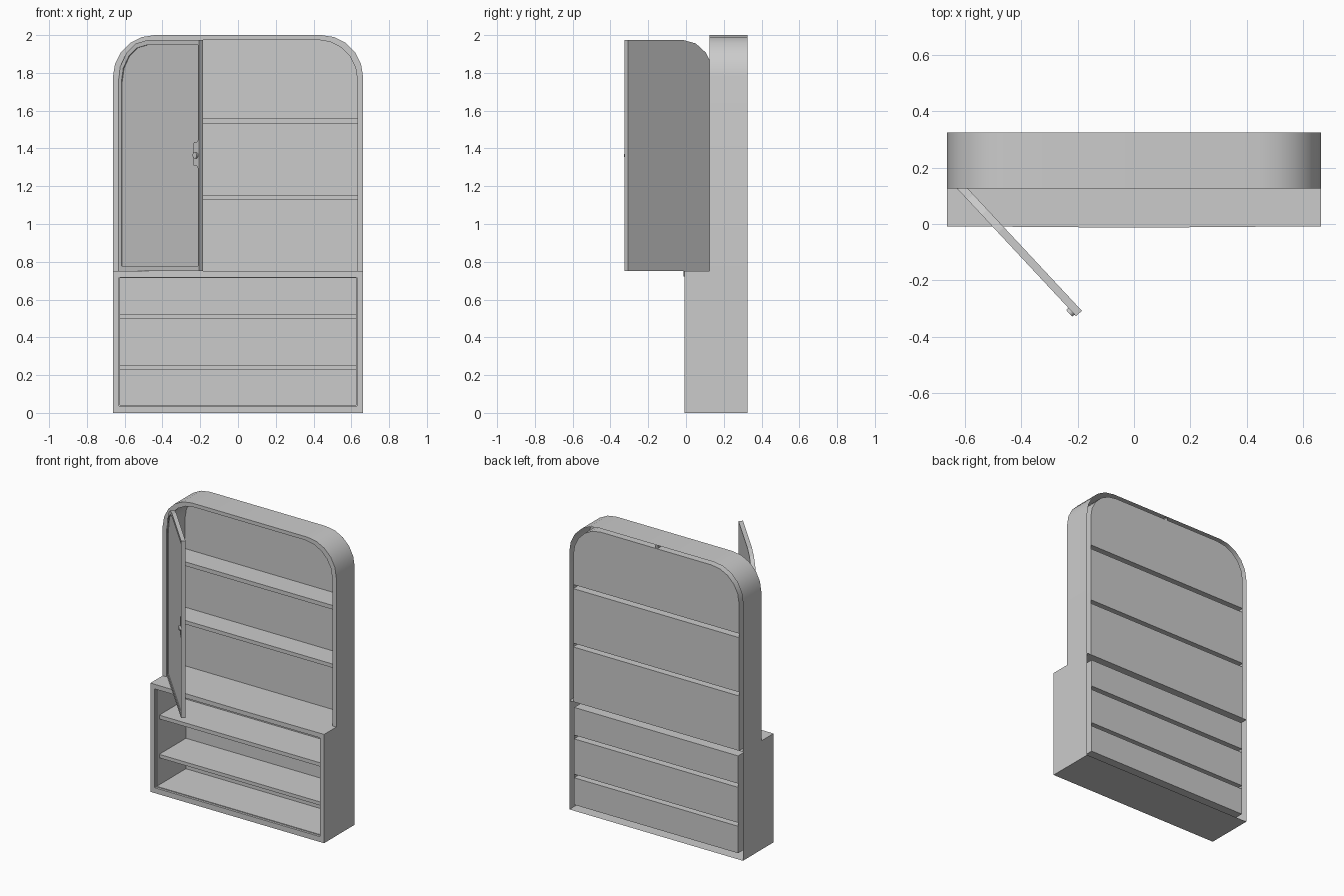
import bpy, bmesh
from math import sin, cos, pi, radians
from mathutils import Matrix

if "Cube" in bpy.data.objects:
    bpy.data.objects.remove(bpy.data.objects["Cube"])

# The case is an open-backed skin: outer walls, liner and hollow shelves
BACK, FRONT, UPPER_FRONT, HW = 0.325, -0.008, 0.125, 0.662


def make(name, bm, smooth=False, closed=True):
    if closed:
        bmesh.ops.recalc_face_normals(bm, faces=bm.faces)
    me = bpy.data.meshes.new(name)
    bm.to_mesh(me)
    bm.free()
    ob = bpy.data.objects.new(name, me)
    bpy.context.collection.objects.link(ob)
    if smooth:
        bpy.ops.object.select_all(action='DESELECT')
        ob.select_set(True)
        bpy.context.view_layer.objects.active = ob
        bpy.ops.object.shade_smooth_by_angle(angle=radians(30))
    return ob


def prism(name, pts, y0, y1):
    """Solid: extrude an xz outline from y0 to y1."""
    bm = bmesh.new()
    f = bm.faces.new([bm.verts.new((x, y0, z)) for x, z in pts])
    new = bmesh.ops.extrude_face_region(bm, geom=[f])['geom']
    bmesh.ops.translate(bm, vec=(0, y1 - y0, 0),
                        verts=[v for v in new if isinstance(v, bmesh.types.BMVert)])
    return make(name, bm)


def skin(name, stations, cyclic=False, smooth=False):
    """Sheet: join successive xz paths, each given as (path, y)."""
    bm = bmesh.new()
    rows = [[bm.verts.new((x, y, z)) for x, z in path] for path, y in stations]
    n = len(rows[0])
    for a, b in zip(rows, rows[1:]):
        for i in range(n if cyclic else n - 1):
            j = (i + 1) % n
            bm.faces.new((a[i], a[j], b[j], b[i]))
    return make(name, bm, smooth)


def panel(name, pts, y):
    bm = bmesh.new()
    bm.faces.new([bm.verts.new((x, y, z)) for x, z in pts])
    return make(name, bm, closed=False)


def rect(hw, z0, z1):
    return [(-hw, z0), (hw, z0), (hw, z1), (-hw, z1)]


def arc(cx, cz, r, a0, a1, n):
    return [(cx + r * cos(radians(a0 + (a1 - a0) * i / n)),
             cz + r * sin(radians(a0 + (a1 - a0) * i / n))) for i in range(n + 1)]


def arch(hw, top, bottom, r, n=5):
    """Upright outline with two rounded top corners, right foot to left foot."""
    return ([(hw, bottom)] + arc(hw - r, top - r, r, 0, 90, n)
            + arc(r - hw, top - r, r, 90, 180, n) + [(-hw, bottom)])


# Upper cabinet: outer arch, front rim and liner in one skin
outer = arch(HW, 2.0, 0.75, 0.22)
inner = arch(0.632, 1.975, 0.75, 0.21)
skin("upper_shell", [(outer, BACK), (outer, UPPER_FRONT), (inner, UPPER_FRONT), (inner, BACK)],
     smooth=True)
prism("door_stop", [(-0.01, 1.976), (0.01, 1.976), (0.01, 1.992), (-0.01, 1.992)], 0.29, 0.32)

# Lower cabinet: outer walls, front frame, small step and liner
lower_out = [(-HW, 0.75), (-HW, 0), (HW, 0), (HW, 0.75)]
skin("lower_outer", [(lower_out, BACK), (lower_out, FRONT)])
opening, liner = rect(0.63, 0.037, 0.718), rect(0.625, 0.042, 0.713)
skin("lower_frame_and_liner", [(rect(HW, 0, 0.75), FRONT), (opening, FRONT), (opening, 0.008),
                               (liner, 0.008), (liner, BACK)], cyclic=True)

# Counter with a slightly bowed front edge
bm = bmesh.new()
edge = [(HW * i / 6, -0.013 + 0.005 * abs(i / 6)) for i in range(-6, 7)]
row = [[bm.verts.new((x, y, z)) for x, y in edge] for z in (0.722, 0.75)]
for i in range(12):
    bm.faces.new((row[0][i], row[0][i + 1], row[1][i + 1], row[1][i]))
bm.faces.new(row[1] + [bm.verts.new((HW, BACK, 0.75)), bm.verts.new((-HW, BACK, 0.75))])
make("counter", bm)

# Hollow shelves, open at the back
upper_shelves = [(1.128, 1.154), (1.53, 1.558)]
lower_shelves = [(0.228, 0.252), (0.496, 0.522)]
for group, hw, y0, shelves in (("upper", 0.632, 0.165, upper_shelves),
                               ("lower", 0.625, 0.035, lower_shelves)):
    for i, (z0, z1) in enumerate(shelves):
        bm = bmesh.new()
        l, r = [[bm.verts.new((x, y, z)) for y, z in
                 ((BACK, z0), (y0, z0), (y0, z1), (BACK, z1))] for x in (-hw, hw)]
        for k in range(3):
            bm.faces.new((l[k], r[k], r[k + 1], l[k + 1]))
        make("%s_shelf_%d" % (group, i + 1), bm)

# Back panels, one per compartment, flush with the rear
for name, hw, z0, z1 in (("lower_back_1", 0.625, 0.042, 0.228), ("lower_back_2", 0.625, 0.252, 0.496),
                         ("lower_back_3", 0.625, 0.522, 0.713), ("upper_back_1", 0.632, 0.75, 1.128),
                         ("upper_back_2", 0.632, 1.154, 1.53)):
    panel(name, rect(hw, z0, z1), BACK)
panel("upper_back_3", arch(0.632, 1.975, 1.558, 0.21), BACK)

# Open door, built closed with its hinge corner at the origin, front at y = 0
W, B, T, R, M = 0.63, 0.752, 1.973, 0.225, 0.025
out = [(W, B), (W, T)] + arc(R, T - R, R, 90, 180, 4) + [(0, B)]
e = W - 0.01
recess = ([(e, B + M), (e, 1.295), (e - 0.008, 1.307), (e - 0.03, 1.307), (e - 0.038, 1.32),
           (e - 0.038, 1.42), (e - 0.03, 1.433), (e - 0.008, 1.433), (e, 1.445), (e, T - M)]
          + arc(R, T - R, R - M, 90, 180, 4) + [(M, B + M)])
door = prism("door", out, 0, 0.028)
cutter = prism("door_recess_cutter", recess, -0.02, 0.006)
cutter.hide_render = True
mod = door.modifiers.new("recess", 'BOOLEAN')
mod.object = cutter
mod.solver = 'EXACT'

# Round door knob
bm = bmesh.new()
bmesh.ops.create_cone(bm, cap_ends=True, segments=16, radius1=0.016, radius2=0.016, depth=0.014,
                      matrix=Matrix.Translation((0.606, -0.004, 1.363)) @ Matrix.Rotation(pi / 2, 4, 'X'))
knob = make("door_knob", bm, True)

# Swing the door open
swing = Matrix.Translation((-0.635, 0.134, 0)) @ Matrix.Rotation(radians(-47), 4, 'Z')
for ob in (door, cutter, knob):
    ob.data.transform(swing)

# Apply the recess and drop the cutter
bpy.ops.object.select_all(action='DESELECT')
bpy.context.view_layer.objects.active = door
door.select_set(True)
bpy.ops.object.modifier_apply(modifier="recess")
bpy.data.objects.remove(cutter)
